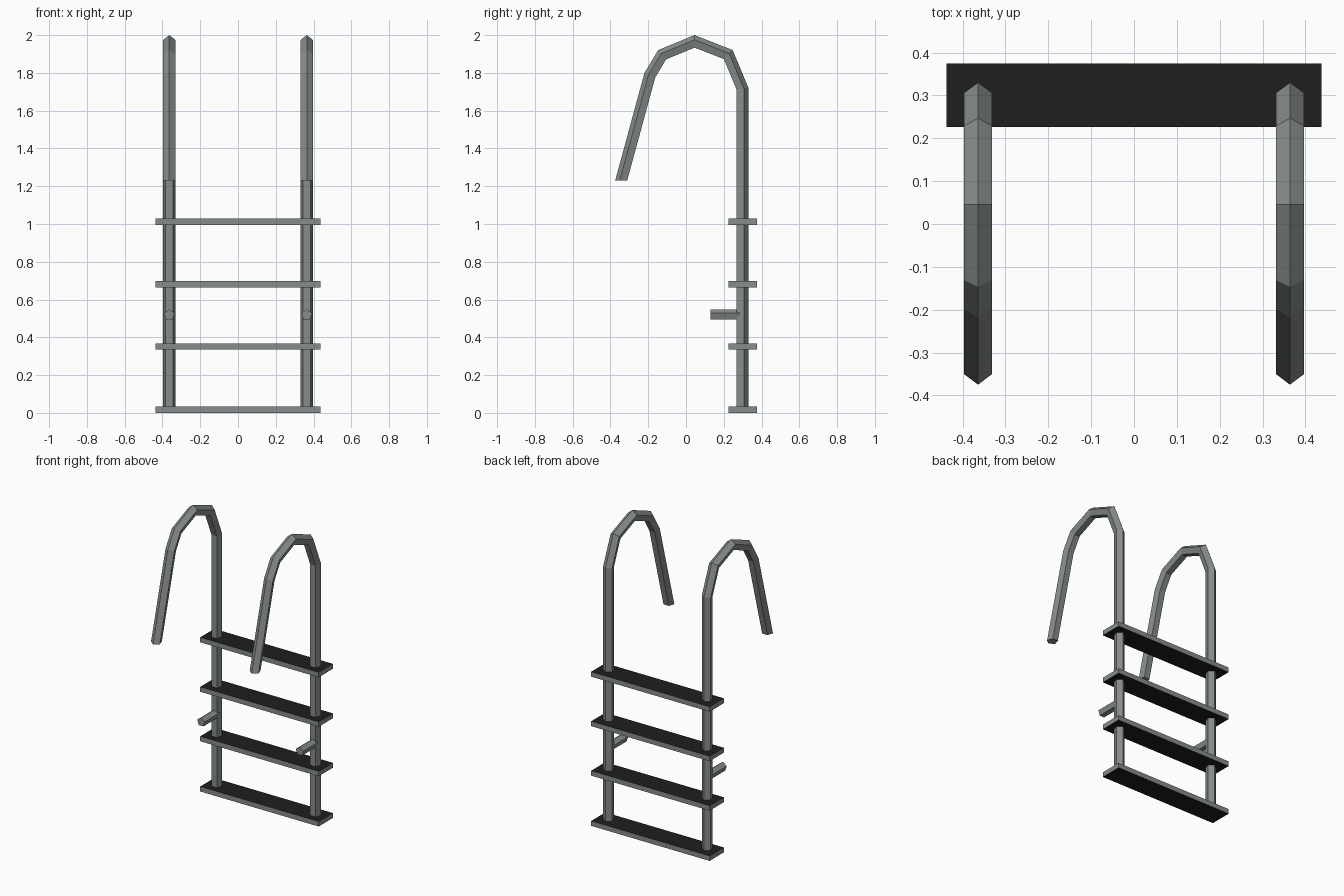
import bpy, bmesh, math
from mathutils import Vector

if "Cube" in bpy.data.objects:
    bpy.data.objects.remove(bpy.data.objects["Cube"])


def material(name, rgb):
    m = bpy.data.materials.new(name)
    m.diffuse_color = (*rgb, 1)
    m.use_nodes = True
    m.node_tree.nodes["Principled BSDF"].inputs["Base Color"].default_value = m.diffuse_color
    return m


STEEL = material("grey_steel", (0.24, 0.27, 0.26))
GRIP = material("black_grip", (0.013, 0.013, 0.013))


def finish(name, bm, mats):
    bmesh.ops.recalc_face_normals(bm, faces=bm.faces[:])
    me = bpy.data.meshes.new(name)
    bm.to_mesh(me)
    bm.free()
    for m in mats:
        me.materials.append(m)
    ob = bpy.data.objects.new(name, me)
    bpy.context.scene.collection.objects.link(ob)
    return ob


def loft(name, rings):
    bm = bmesh.new()
    loops = [[bm.verts.new(p) for p in r] for r in rings]
    n = len(loops[0])
    for a, b in zip(loops, loops[1:]):
        for i in range(n):
            j = (i + 1) % n
            bm.faces.new((a[i], a[j], b[j], b[i]))
    bm.faces.new(loops[0])
    bm.faces.new(loops[-1])
    return finish(name, bm, [STEEL])


def pentagon(r):
    # (sideways offset, depth below the outer ridge)
    return [(r * math.sin(k * math.tau / 5), r - r * math.cos(k * math.tau / 5))
            for k in range(5)]


# Outer ridge of the bent handrail in the (y, z) plane
RIDGE = [Vector(p) for p in [(0.33, 0.005), (0.33, 1.722), (0.247, 1.921), (0.045, 2.0),
                             (-0.147, 1.921), (-0.22, 1.8), (-0.375, 1.23)]]


def inward(i):
    """Mitred inward direction at a ridge point; both ends are cut level."""
    def normal(a, b):
        d = (b - a).normalized()
        return Vector((-d.y, d.x))
    if i == 0:
        return Vector((-1, 0))
    n1 = normal(RIDGE[i - 1], RIDGE[i])
    if i == len(RIDGE) - 1:
        return Vector((1 / n1.x, 0))
    m = (n1 + normal(RIDGE[i], RIDGE[i + 1])).normalized()
    return m / m.dot(n1)


for side, sx in (("left", -1), ("right", 1)):
    x = sx * 0.364
    # Five-sided rail: post, arch and hanging end
    rings = []
    for i, p in enumerate(RIDGE):
        m = inward(i)
        rings.append([(x + s, p.x + m.x * d, p.y + m.y * d) for s, d in pentagon(0.034)])
    loft(side + "_handrail", rings)
    # Wall spacer stub
    loft(side + "_wall_spacer",
         [[(x + s, y, 0.548 - d) for s, d in pentagon(0.0295)] for y in (0.13, 0.3)])

# Steps with black treads above and below
for k, z in enumerate((0.0, 0.335, 0.665, 0.995)):
    bm = bmesh.new()
    bmesh.ops.create_cube(bm, size=1)
    for v in bm.verts:
        v.co = Vector((v.co.x * 0.874, 0.3005 + v.co.y * 0.149, z + (v.co.z + 0.5) * 0.033))
    bm.normal_update()
    for f in bm.faces:
        f.material_index = 1 if abs(f.normal.z) > 0.5 else 0
    finish(f"step_{k + 1}", bm, [STEEL, GRIP])
